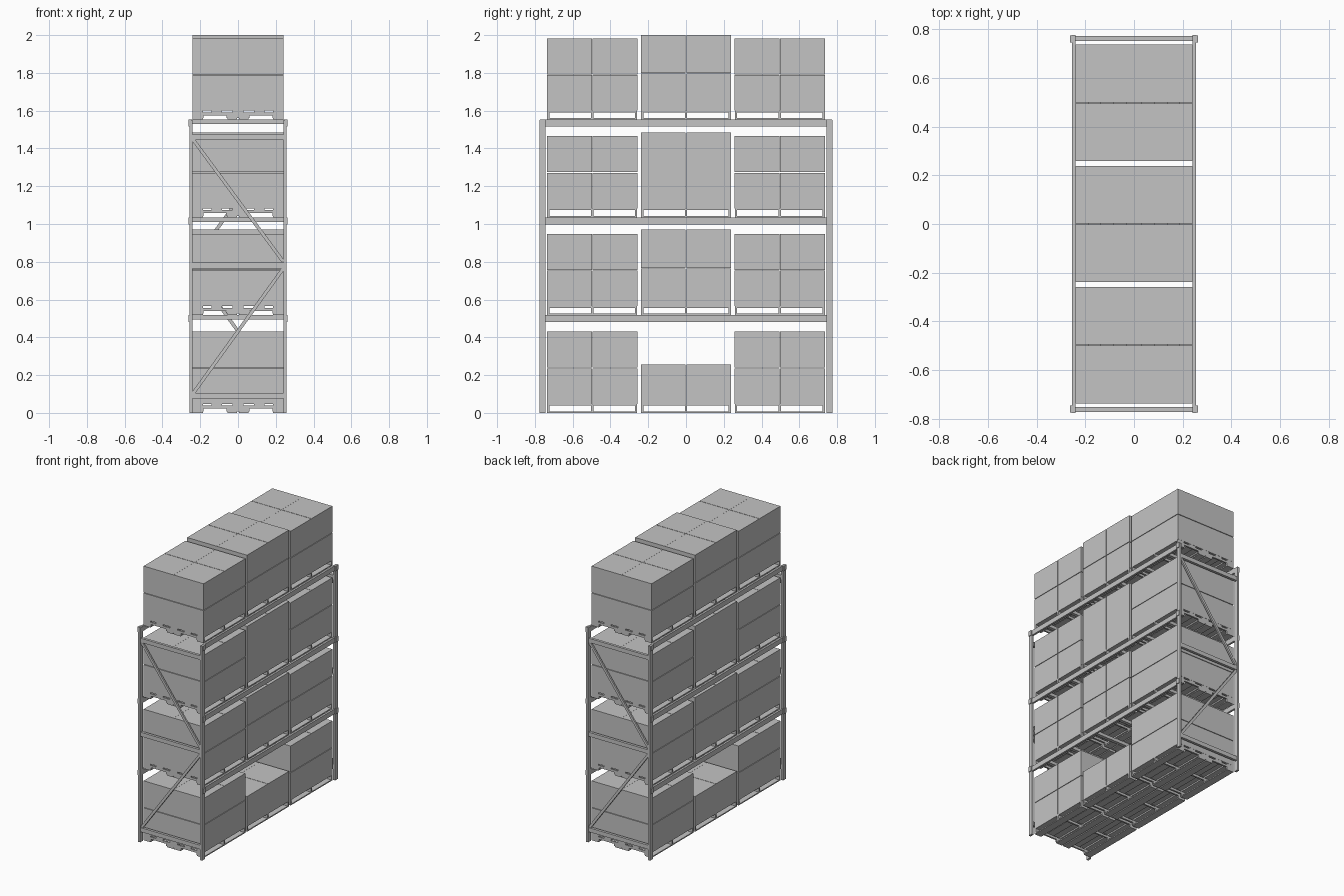
import bpy
import bmesh
from mathutils import Matrix, Vector

cube = bpy.data.objects.get("Cube")
if cube:
    bpy.data.objects.remove(cube, do_unlink=True)

grey = bpy.data.materials.new("light_grey")
grey.use_nodes = True
grey.diffuse_color = (0.55, 0.55, 0.55, 1)
grey.node_tree.nodes["Principled BSDF"].inputs["Base Color"].default_value = grey.diffuse_color


def box(bm, x, y, z):
    """Add a block given its (low, high) range on each axis."""
    lo, hi = Vector((x[0], y[0], z[0])), Vector((x[1], y[1], z[1]))
    m = Matrix.Translation((lo + hi) / 2) @ Matrix.Diagonal((*(hi - lo), 1))
    bmesh.ops.create_cube(bm, size=1, matrix=m)


def bar(bm, a, b, width, depth):
    """Add a flat bar between two points in an xz plane."""
    a, b = Vector(a), Vector(b)
    d = (b - a).normalized()
    side = Vector((0, 1, 0))
    rot = Matrix((d, side, d.cross(side))).transposed().to_4x4()
    m = Matrix.Translation((a + b) / 2) @ rot @ Matrix.Diagonal(((b - a).length, depth, width, 1))
    bmesh.ops.create_cube(bm, size=1, matrix=m)


def finish(bm, name):
    mesh = bpy.data.meshes.new(name)
    bm.to_mesh(mesh)
    bm.free()
    mesh.materials.append(grey)
    obj = bpy.data.objects.new(name, mesh)
    bpy.context.collection.objects.link(obj)
    return obj


HALF = 0.24          # half width of a load
BAYS = (-0.497, 0, 0.497)
LEVELS = (0, 0.518, 1.035, 1.553)

# Upright end frames; the back one is the front one turned half way round
for name, turn in (("front_frame", 0), ("back_frame", 1)):
    bm = bmesh.new()
    for s in (-1, 1):
        xs = sorted((s * HALF, s * 0.256))
        box(bm, xs, (-0.775, -0.745), (0, 1.55))
    for z in (0.09, 0.78, 1.46):
        box(bm, (-HALF, HALF), (-0.771, -0.752), (z - 0.015, z + 0.015))
    bar(bm, (-HALF, -0.762, 1.45), (HALF, -0.762, 0.8), 0.018, 0.012)
    bar(bm, (HALF, -0.762, 0.765), (-HALF, -0.762, 0.1), 0.018, 0.012)
    if turn:
        bm.transform(Matrix.Rotation(3.14159265, 4, "Z"))
    finish(bm, name)

# Long beams with end plates, and cross bars below the pallets
for i, top in enumerate(LEVELS[1:]):
    bm = bmesh.new()
    for s in (-1, 1):
        box(bm, sorted((s * HALF, s * 0.254)), (-0.747, 0.747), (top - 0.037, top - 0.001))
        for e in (-1, 1):
            box(bm, sorted((s * 0.25, s * 0.262)), sorted((e * 0.745, e * 0.773)),
                (top - 0.037, top - 0.001))
    finish(bm, f"shelf_beams_{i + 1}")
    bm = bmesh.new()
    for y in BAYS:
        for off in (-0.12, 0.12):
            box(bm, (-HALF, HALF), (y + off - 0.012, y + off + 0.012), (top - 0.024, top - 0.001))
    finish(bm, f"cross_bars_{i + 1}")


def pallet(name, y, z):
    bm = bmesh.new()
    # Top deck boards
    for x0, x1 in ((-HALF, -0.185), (-0.14, -0.085), (-0.03, 0.03), (0.085, 0.14), (0.185, HALF)):
        box(bm, (x0, x1), (y - 0.238, y + 0.238), (z + 0.038, z + 0.048))
    # Notched stringers
    for yc in (-0.232, 0, 0.232):
        ys = (y + yc - 0.006, y + yc + 0.006)
        box(bm, (-HALF, HALF), ys, (z + 0.022, z + 0.038))
        for x0, x1 in ((-HALF, -0.183), (-0.06, 0.06), (0.183, HALF)):
            box(bm, (x0, x1), ys, (z + 0.008, z + 0.022))
    # Bottom boards
    for x0, x1 in ((-HALF, -0.185), (-0.055, -0.004), (0.004, 0.055), (0.185, HALF)):
        box(bm, (x0, x1), (y - 0.238, y + 0.238), (z, z + 0.008))
    finish(bm, name)


def cartons(name, y, z, top, layers):
    bm = bmesh.new()
    low = z + 0.048
    step = (top - low) / layers
    for k in range(layers):
        for sx in (-1, 1):
            for sy in (-1, 1):
                zt = low + (k + 1) * step
                box(bm, sorted((sx * 0.0004, sx * HALF)),
                    sorted((y + sy * 0.0015, y + sy * 0.239)),
                    (low + k * step, zt if k == layers - 1 else zt - 0.004))
    finish(bm, name)


# Stacked loads: the middle bay differs in height and layers
SIDE_HEIGHT = 0.43
MIDDLE = ((0.255, 1), (0.97, 2), (1.485, 1), (2.0, 2))
for i, z in enumerate(LEVELS):
    for j, y in enumerate(BAYS):
        tag = f"{i + 1}_{('front', 'middle', 'back')[j]}"
        pallet("pallet_" + tag, y, z)
        top, layers = MIDDLE[i] if j == 1 else (z + SIDE_HEIGHT, 2)
        cartons("cartons_" + tag, y, z, top, layers)
